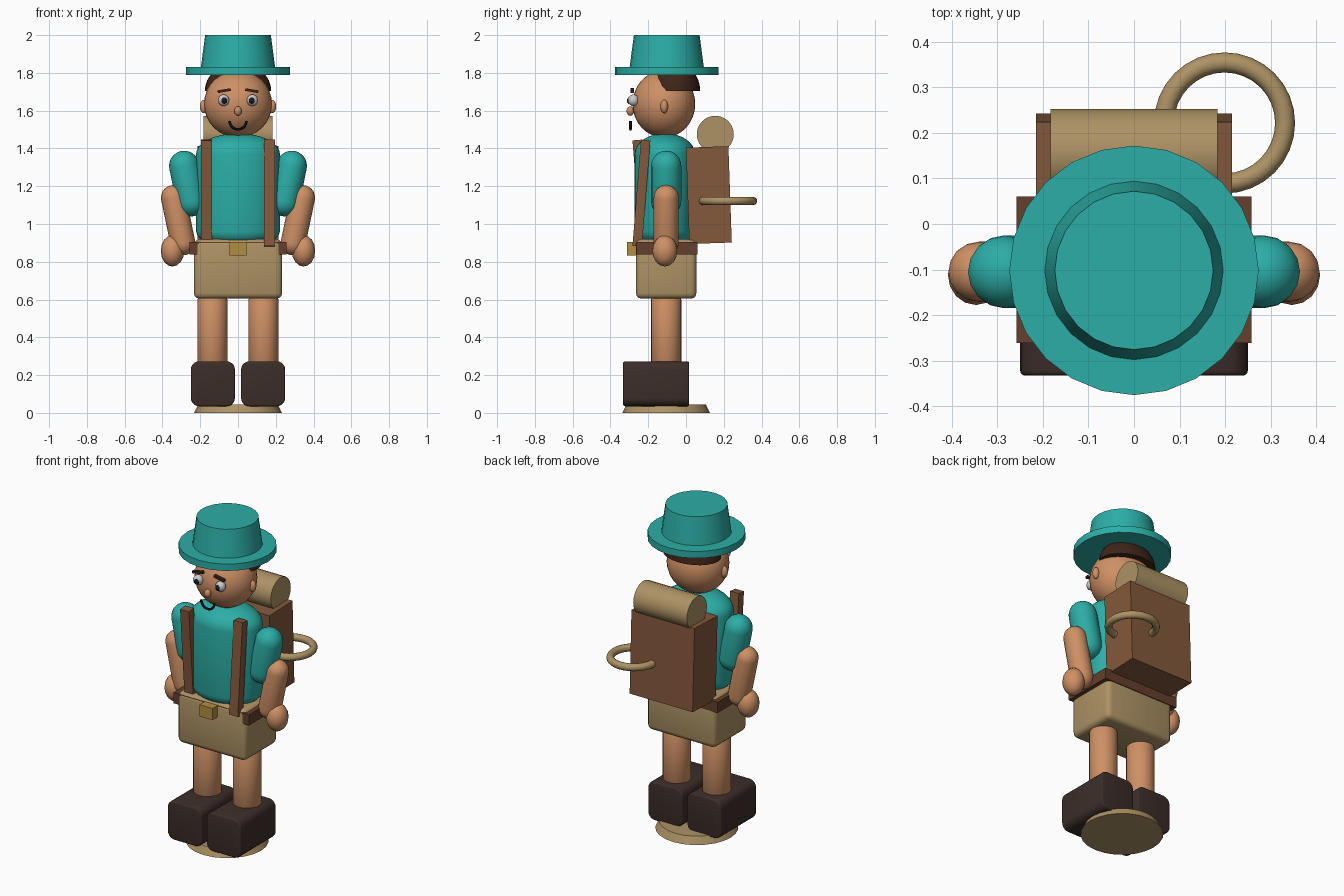
import bpy, bmesh, math
from mathutils import Vector, Matrix

if "Cube" in bpy.data.objects:
    bpy.data.objects.remove(bpy.data.objects["Cube"])

COLORS = {
    "teal": (0.025, 0.42, 0.38), "skin": (0.62, 0.28, 0.13), "tan": (0.42, 0.29, 0.13),
    "leather": (0.23, 0.10, 0.045), "dark_leather": (0.13, 0.05, 0.025),
    "boot": (0.045, 0.027, 0.022), "hair": (0.05, 0.018, 0.01),
    "gold": (0.45, 0.27, 0.05), "white": (0.85, 0.85, 0.85), "black": (0.01, 0.01, 0.015),
}
MATS = {}
for key, c in COLORS.items():
    MATS[key] = bpy.data.materials.new(key)
    MATS[key].diffuse_color = (*c, 1)


def finish(name, bm, mat, matrix=None, smooth=40):
    bmesh.ops.remove_doubles(bm, verts=bm.verts, dist=1e-5)
    bmesh.ops.recalc_face_normals(bm, faces=bm.faces)
    if matrix:
        bm.transform(matrix)
    me = bpy.data.meshes.new(name)
    bm.to_mesh(me)
    bm.free()
    me.materials.append(MATS[mat])
    ob = bpy.data.objects.new(name, me)
    bpy.context.collection.objects.link(ob)
    bpy.ops.object.select_all(action='DESELECT')
    ob.select_set(True)
    bpy.context.view_layer.objects.active = ob
    bpy.ops.object.shade_smooth_by_angle(angle=math.radians(smooth))
    return ob


def lathe(name, profile, mat, loc=(0, 0, 0), scale=(1, 1, 1), rot=None, segs=24):
    """Revolve (radius, height) points about z; the profile starts and ends on the axis."""
    bm = bmesh.new()
    rings = [[bm.verts.new((r * math.cos(t), r * math.sin(t), z))
              for t in (2 * math.pi * i / segs for i in range(segs))] if r > 0
             else [bm.verts.new((0, 0, z))] * segs for r, z in profile]
    for a, b in zip(rings, rings[1:]):
        for i in range(segs):
            j = (i + 1) % segs
            bm.faces.new(list(dict.fromkeys((a[i], a[j], b[j], b[i]))))
    m = Matrix.Translation(loc) @ (rot or Matrix()) @ Matrix.Diagonal((*scale, 1))
    return finish(name, bm, mat, m)


def arc(r, z, a0, a1, n=6, h=None):
    pts = []
    for i in range(n + 1):
        t = math.radians(a0 + (a1 - a0) * i / n)
        c = math.cos(t)
        pts.append((r * c if c > 1e-6 else 0, z + (h or r) * math.sin(t)))
    return pts


def ball(name, loc, scale, mat, segs=24):
    return lathe(name, arc(1, 0, -90, 90, segs // 2), mat, loc, scale, segs=segs)


def capsule(name, a, b, r, mat, segs=16):
    a, b = Vector(a), Vector(b)
    d = b - a
    prof = arc(r, 0, -90, 0) + arc(r, d.length, 0, 90)
    return lathe(name, prof, mat, a, rot=d.to_track_quat('Z', 'Y').to_matrix().to_4x4(), segs=segs)


def box(name, loc, size, mat, rot=None, bevel=0, y_bevel=0):
    bm = bmesh.new()
    bmesh.ops.create_cube(bm, size=1)
    bm.transform(Matrix.Diagonal((*size, 1)))
    if y_bevel:
        edges = [e for e in bm.edges if abs(e.verts[0].co.y - e.verts[1].co.y) > 1e-4]
        bmesh.ops.bevel(bm, geom=edges, offset=y_bevel, segments=5, profile=0.5, affect='EDGES')
    if bevel:
        edges = [e for e in bm.edges if e.calc_face_angle(0) > 1]
        bmesh.ops.bevel(bm, geom=edges, offset=bevel, segments=3, profile=0.5, affect='EDGES')
    return finish(name, bm, mat, Matrix.Translation(loc) @ (rot or Matrix()))


def ring(name, loc, major, minor, mat, start=0, end=360, rot=None, n=32, m=12):
    """Torus or capped torus arc in the local xy plane."""
    bm = bmesh.new()
    loops = []
    for i in range(n + 1):
        t = math.radians(start + (end - start) * i / n)
        loops.append([bm.verts.new(((major + minor * math.cos(p)) * math.cos(t),
                                    (major + minor * math.cos(p)) * math.sin(t),
                                    minor * math.sin(p)))
                      for p in (2 * math.pi * k / m for k in range(m))])
    for a, b in zip(loops, loops[1:]):
        for k in range(m):
            bm.faces.new((a[k], a[(k + 1) % m], b[(k + 1) % m], b[k]))
    if end - start < 360:
        bm.faces.new(loops[0])
        bm.faces.new(loops[-1])
    return finish(name, bm, mat, Matrix.Translation(loc) @ (rot or Matrix()))


def rx(a): return Matrix.Rotation(a, 4, 'X')
def ry(a): return Matrix.Rotation(a, 4, 'Y')


Y = -0.105  # body axis

# stand and hat
lathe("stand_disc", [(0, 0), (0.232, 0), (0.21, 0.045), (0, 0.045)], "tan", (0, Y, 0))
lathe("hat_brim", [(0, 1.79), (0.274, 1.79), (0.274, 1.832), (0, 1.832)], "teal", (0, -0.102, 0))
lathe("hat_crown", [(0, 1.81), (0.199, 1.81), (0.174, 2), (0, 2)], "teal", (0, -0.102, 0))

# head and face
ball("head", (0, -0.117, 1.635), (0.18, 0.166, 0.178), "skin", 32)
lathe("hair", [(0, 0)] + arc(1, 0, 0, 90, 8), "hair", (0, -0.06, 1.705), (0.176, 0.135, 0.15))
ball("nose", (0, -0.295, 1.598), (0.02, 0.02, 0.025), "skin", 16)
ring("mouth", (0, -0.294, 1.546), 0.045, 0.007, "black", 180, 360, rx(math.pi / 2), 16, 8)

# torso, shorts and belt
lathe("torso", arc(1, 0.96, -90, 0, 6, 0.09) + arc(1, 1.37, 0, 90, 8, 0.11), "teal",
      (0, -0.112, 0), (0.222, 0.16, 1), segs=32)
box("shorts", (0, -0.105, 0.762), (0.468, 0.32, 0.315), "tan", bevel=0.03)
box("belt", (0, -0.101, 0.872), (0.516, 0.322, 0.066), "dark_leather")
box("buckle", (0, -0.286, 0.87), (0.088, 0.052, 0.072), "gold")

# paired parts
for s, side in ((-1, "left"), (1, "right")):
    ball(side + "_ear", (s * 0.18, -0.115, 1.622), (0.022, 0.02, 0.036), "skin", 16)
    ball(side + "_eye", (s * 0.076, -0.278, 1.655), (0.03, 0.029, 0.031), "white", 16)
    ball(side + "_pupil", (s * 0.073, -0.299, 1.653), (0.016, 0.014, 0.018), "black", 12)
    box(side + "_brow", (s * 0.073, -0.284, 1.706), (0.07, 0.02, 0.014), "hair", ry(s * 0.17))
    capsule(side + "_upper_arm", (s * 0.285, Y, 1.308), (s * 0.247, Y, 1.12), 0.08, "teal")
    capsule(side + "_forearm", (s * 0.342, Y, 1.14), (s * 0.292, Y, 0.9), 0.066, "skin")
    ball(side + "_hand", (s * 0.347, -0.112, 0.858), (0.062, 0.066, 0.083), "skin", 16)
    lathe(side + "_leg", [(0, 0.24)] + arc(0.08, 0.27, -60, 0, 3, 0.025)
          + arc(0.08, 0.6, 0, 60, 3, 0.025) + [(0, 0.63)], "skin", (s * 0.135, Y, 0))
    box(side + "_boot", (s * 0.133, -0.158, 0.154), (0.234, 0.35, 0.238), "boot",
        bevel=0.01, y_bevel=0.045)
    box(side + "_pack_strap", (s * 0.167, -0.236, 1.163), (0.06, 0.05, 0.565), "leather",
        rx(-s * 0.08))

# backpack with bedroll and rope
box("backpack", (0, 0.121, 1.153), (0.43, 0.225, 0.51), "leather", rx(0.035))
lathe("bedroll", [(0, -0.183), (0.098, -0.183), (0.098, 0.183), (0, 0.183)], "tan",
      (0, 0.155, 1.475), rot=ry(math.pi / 2))
ring("rope_coil", (0.199, 0.222, 1.122), 0.133, 0.022, "tan")

for m in bpy.data.materials:
    if m.users and not m.is_grease_pencil:
        m.use_nodes = True
        m.node_tree.nodes["Principled BSDF"].inputs["Base Color"].default_value = m.diffuse_color
